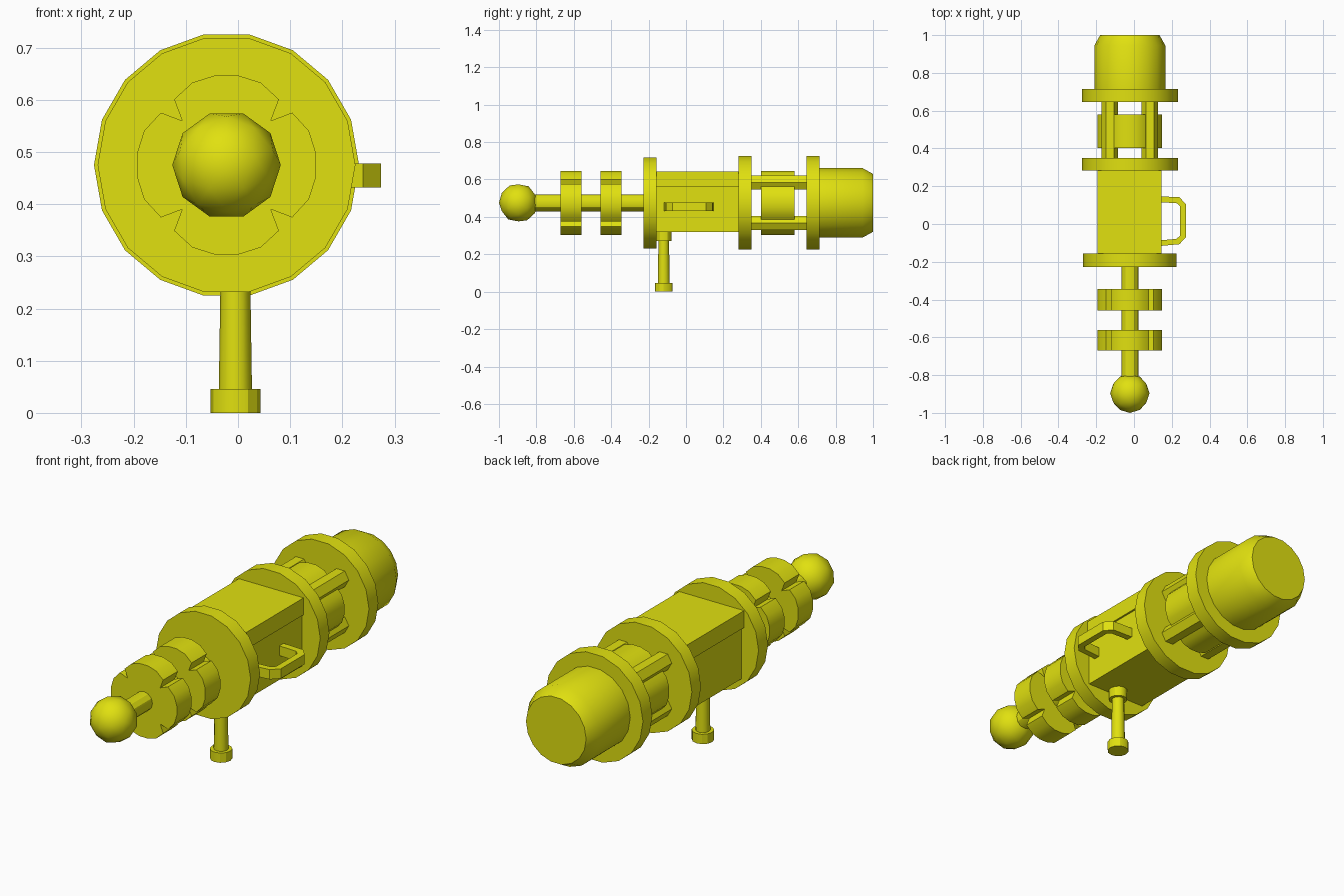
import bpy, bmesh
from math import sin, cos, radians, tau
from mathutils import Matrix

if "Cube" in bpy.data.objects:
    bpy.data.objects.remove(bpy.data.objects["Cube"])

CX, CZ = -0.022, 0.475          # long axis of the device

yellow = bpy.data.materials.new("yellow")
yellow.diffuse_color = (0.75, 0.75, 0.005, 1)
yellow.use_nodes = True
yellow.node_tree.nodes["Principled BSDF"].inputs["Base Color"].default_value = yellow.diffuse_color


def finish(name, bm):
    bmesh.ops.recalc_face_normals(bm, faces=bm.faces)
    me = bpy.data.meshes.new(name)
    bm.to_mesh(me)
    bm.free()
    me.materials.append(yellow)
    ob = bpy.data.objects.new(name, me)
    bpy.context.collection.objects.link(ob)
    bpy.ops.object.select_all(action='DESELECT')
    ob.select_set(True)
    bpy.context.view_layer.objects.active = ob
    bpy.ops.object.shade_smooth_by_angle(angle=radians(30))
    return ob


def loft(name, rings):
    """Skin closed rings of 3D points and cap both ends."""
    bm = bmesh.new()
    loops = [[bm.verts.new(p) for p in r] for r in rings]
    n = len(loops[0])
    for a, b in zip(loops, loops[1:]):
        for i in range(n):
            j = (i + 1) % n
            bm.faces.new((a[i], a[j], b[j], b[i]))
    bm.faces.new(loops[0])
    bm.faces.new(loops[-1])
    return finish(name, bm)


def circle(r, n):
    return [(r * cos(tau * i / n), r * sin(tau * i / n)) for i in range(n)]


def along_y(name, stations, n=18, x=0, z=0):
    """Turned part on the long axis; stations are (y, radius)."""
    return loft(name, [[(CX + x + u, y, CZ + z + v) for u, v in circle(r, n)]
                       for y, r in stations])


def box(name, x0, x1, y0, y1, z0, z1):
    return loft(name, [[(x0, y, z0), (x1, y, z0), (x1, y, z1), (x0, y, z1)]
                       for y in (y0, y1)])


# Front ball and its shaft
bm = bmesh.new()
bmesh.ops.create_icosphere(bm, subdivisions=2, radius=0.104,
                           matrix=Matrix.Translation((CX, -0.896, CZ))
                           @ Matrix.Rotation(radians(90), 4, 'X')
                           @ Matrix.Rotation(radians(18), 4, 'Z'))
finish("front_ball", bm)
along_y("front_shaft", [(-0.83, 0.045), (-0.2, 0.045)], 12)

# Notched rings: four lobes separated by V-shaped slots on the diagonals
lobe = [(-38.6, 0.161), (-22.5, 0.171), (-7.5, 0.173), (7.5, 0.173),
        (22.5, 0.171), (38.6, 0.161), (45, 0.12)]
notched = [(r * cos(radians(a + q)), r * sin(radians(a + q)))
           for q in (0, 90, 180, 270) for a, r in lobe]
for name, y0, y1 in (("front_notched_ring", -0.67, -0.56),
                     ("rear_notched_ring", -0.458, -0.345),
                     ("inner_drum", 0.402, 0.58)):
    loft(name, [[(CX + u, y, CZ + v) for u, v in notched] for y in (y0, y1)])

# Large flanges
for name, y0, y1, r in (("front_flange", -0.227, -0.157, 0.247),
                        ("middle_flange", 0.282, 0.35, 0.254),
                        ("rear_flange", 0.645, 0.715, 0.254)):
    along_y(name, [(y0, r), (y1, r)])

# Body with a slightly wider top slab
box("body", CX - 0.158, CX + 0.158, -0.17, 0.29, 0.318, 0.57)
box("body_top", CX - 0.171, CX + 0.167, -0.17, 0.29, 0.563, 0.643)

# Four hexagonal rods between the rear flanges
for sx in (-1, 1):
    for sz in (-1, 1):
        along_y("spacer_rod", [(0.34, 0.043), (0.655, 0.043)], 6,
                sx * 0.106, sz * 0.108)

# Chamfered rear cap
along_y("rear_cap", [(0.7, 0.188), (0.945, 0.188), (1.0, 0.157)])

# Side handle: bent bar, outer and inner path points
outer = [(0.12, 0.147), (0.24, 0.142), (0.274, 0.106),
         (0.274, -0.072), (0.24, -0.107), (0.12, -0.118)]
inner = [(0.12, 0.115), (0.225, 0.111), (0.243, 0.094),
         (0.243, -0.062), (0.225, -0.079), (0.12, -0.088)]
loft("side_handle", [[(a, b, 0.432), (c, d, 0.432), (c, d, 0.478), (a, b, 0.478)]
                     for (a, b), (c, d) in zip(outer, inner)])

# Lower post with collar and foot
for name, z0, z1, r0, r1 in (("post_collar", 0.27, 0.33, 0.042, 0.042),
                             ("post", 0.03, 0.29, 0.032, 0.028),
                             ("post_foot", 0.0, 0.046, 0.048, 0.048)):
    loft(name, [[(-0.005 + u, -0.119 + v, z) for u, v in circle(r, 12)]
                for z, r in ((z0, r0), (z1, r1))])
